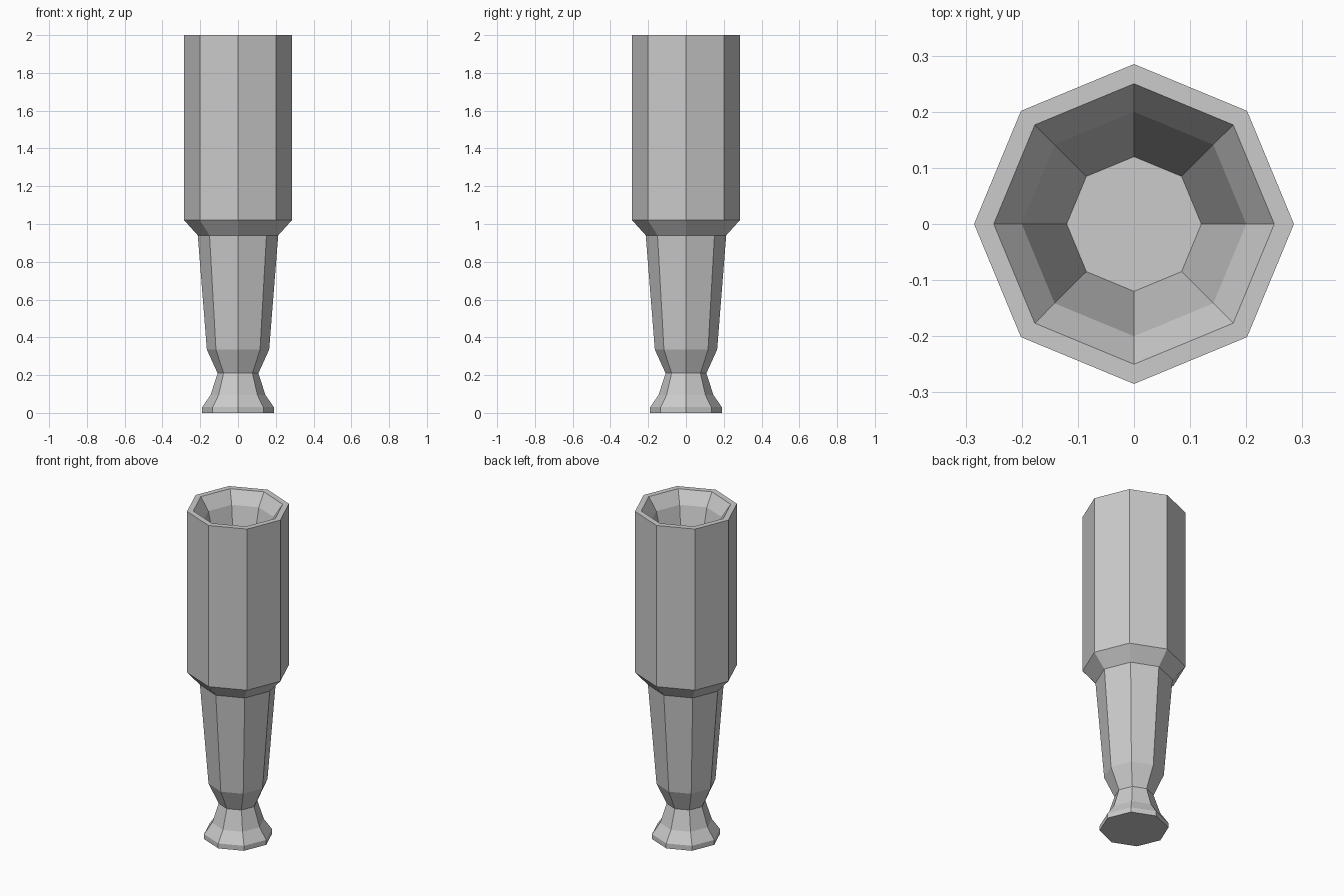
import bpy, bmesh
from math import cos, sin, pi

cube = bpy.data.objects.get("Cube")
if cube:
    bpy.data.objects.remove(cube, do_unlink=True)

SIDES = 8

# Single plain grey
grey = bpy.data.materials.new("plain_grey")
grey.use_nodes = True
colour = (0.6, 0.6, 0.6, 1)
grey.diffuse_color = colour
grey.node_tree.nodes["Principled BSDF"].inputs["Base Color"].default_value = colour

# Radius and height, from the foot up the outside, over the rim and into the cup
profile = [
    (0.19, 0), (0.19, 0.03), (0.145, 0.095),       # foot
    (0.108, 0.21), (0.165, 0.335), (0.213, 0.94),  # neck and tapered stem
    (0.285, 1.02), (0.285, 2),                     # shoulder and barrel
    (0.25, 2), (0.2, 1.925), (0.12, 1.6),          # rim and hollow
]


def lathe(name, points, material):
    """Faceted turned body with flat caps at both profile ends."""
    bm = bmesh.new()
    rings = [[bm.verts.new((r * cos(2 * pi * i / SIDES), r * sin(2 * pi * i / SIDES), z))
              for i in range(SIDES)] for r, z in points]
    for low, high in zip(rings, rings[1:]):
        for i in range(SIDES):
            j = (i + 1) % SIDES
            bm.faces.new((low[i], low[j], high[j], high[i]))
    bm.faces.new(rings[0][::-1])
    bm.faces.new(rings[-1])
    bmesh.ops.recalc_face_normals(bm, faces=bm.faces)
    mesh = bpy.data.meshes.new(name)
    bm.to_mesh(mesh)
    bm.free()
    mesh.materials.append(material)
    obj = bpy.data.objects.new(name, mesh)
    bpy.context.collection.objects.link(obj)
    return obj


lathe("hollow_handle", profile, grey)
